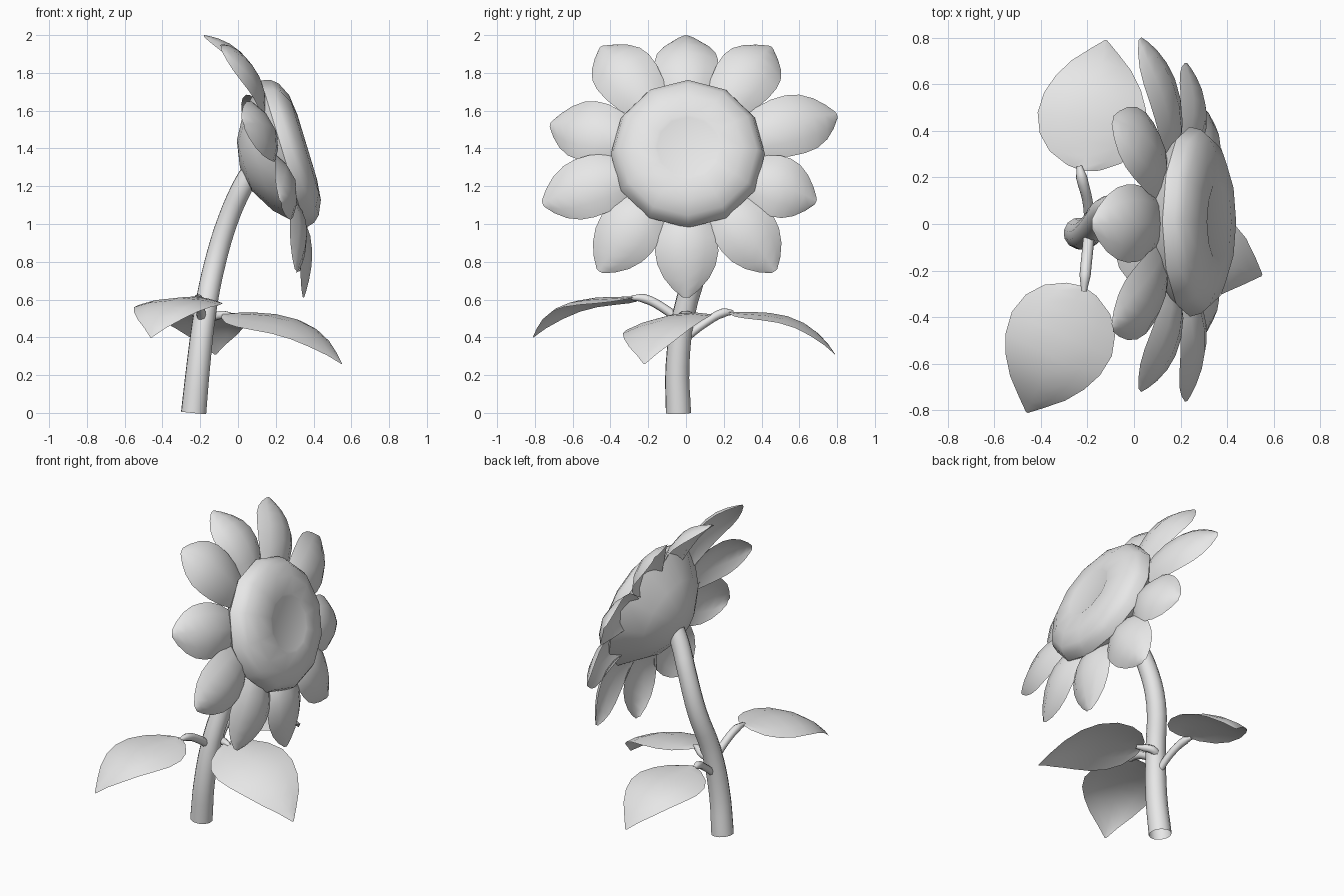
import bpy, bmesh, math
from mathutils import Vector

if "Cube" in bpy.data.objects:
    bpy.data.objects.remove(bpy.data.objects["Cube"])

grey = bpy.data.materials.new("light grey")
grey.diffuse_color = (0.8, 0.8, 0.8, 1)
grey.use_nodes = True
grey.node_tree.nodes["Principled BSDF"].inputs["Base Color"].default_value = grey.diffuse_color


def finish(obj, angle=60):
    obj.data.materials.clear()
    obj.data.materials.append(grey)
    bpy.ops.object.select_all(action='DESELECT')
    obj.select_set(True)
    bpy.context.view_layer.objects.active = obj
    bpy.ops.object.shade_smooth_by_angle(angle=math.radians(angle))


def mesh_object(name, bm, angle=60):
    me = bpy.data.meshes.new(name)
    bm.to_mesh(me)
    bm.free()
    obj = bpy.data.objects.new(name, me)
    bpy.context.collection.objects.link(obj)
    finish(obj, angle)
    return obj


def tube(name, points, res=4):
    """Open round tube along smooth points (x, y, z, radius)."""
    cu = bpy.data.curves.new(name, 'CURVE')
    cu.dimensions = '3D'
    cu.bevel_depth = 1
    cu.bevel_resolution = res
    cu.resolution_u = 4
    sp = cu.splines.new('BEZIER')
    sp.bezier_points.add(len(points) - 1)
    for bp, (x, y, z, r) in zip(sp.bezier_points, points):
        bp.co, bp.radius = (x, y, z), r
        bp.handle_left_type = bp.handle_right_type = 'AUTO'
    obj = bpy.data.objects.new(name, cu)
    bpy.context.collection.objects.link(obj)
    bpy.ops.object.select_all(action='DESELECT')
    obj.select_set(True)
    bpy.context.view_layer.objects.active = obj
    bpy.ops.object.convert(target='MESH')
    finish(bpy.context.object)


def blade(name, path, widths, normal, cup, roll=0.0):
    """Cupped sheet: path(t) is the midrib, widths are (t, half width)."""
    bm = bmesh.new()
    rows = []
    for t, w in widths:
        d = (path(min(t + .02, 1)) - path(max(t - .02, 0))).normalized()
        side = d.cross(normal).normalized()
        up = side.cross(d)
        rows.append([bm.verts.new(path(t) + side * (s * w)
                                  - up * (cup * s * s * w / .2)
                                  + up * (roll * s * w))
                     for s in (-1, -.6, 0, .6, 1)])
    for a, b in zip(rows, rows[1:]):
        for j in range(4):
            bm.faces.new((a[j], a[j + 1], b[j + 1], b[j]))
    return mesh_object(name, bm)


# Tilted frame of the flower head
centre = Vector((0.24, 0.01, 1.37))
axis = Vector((0.957, 0, 0.29)).normalized()
across = Vector((0, 1, 0))
upward = axis.cross(across).normalized()

# Flower head: twelve-sided turned profile (radius, distance along axis)
profile = [(.14, -.215), (.27, -.14), (.408, 0), (.395, .05), (.365, .085),
           (.29, .12), (.18, .132), (.165, .127)]
bm = bmesh.new()
rings = []
for r, h in profile:
    rings.append([bm.verts.new(centre + axis * h
                 + across * (r * math.cos(k * math.pi / 6))
                 + upward * (r * math.sin(k * math.pi / 6)))
                 for k in range(12)])
for a, b in zip(rings, rings[1:]):
    for k in range(12):
        m = (k + 1) % 12
        bm.faces.new((a[k], a[m], b[m], b[k]))
bm.faces.new(rings[-1])
back = bm.verts.new(centre - axis * .24)
for k in range(12):
    bm.faces.new((back, rings[0][(k + 1) % 12], rings[0][k]))
bmesh.ops.recalc_face_normals(bm, faces=bm.faces)
mesh_object("flower_head", bm, 45)

# Petals: arched from the rim to their tips
tips = [(-.18, 0, 2.0), (-.09, .45, 1.94), (.03, .80, 1.58), (.23, .69, 1.12),
        (.32, .47, .75), (.35, 0, .61), (.31, -.46, .75), (.23, -.76, 1.11),
        (.03, -.72, 1.53), (-.09, -.45, 1.94)]
petal_widths = [(0, .10), (.18, .145), (.36, .165), (.54, .168), (.7, .155),
                (.84, .12), (.94, .07), (1, .02)]
for i, tip in enumerate(tips):
    tip = Vector(tip)
    out = tip - centre
    out = (out - axis * out.dot(axis)).normalized()
    base = centre + out * .31 - axis * .015
    bend = (base + tip) / 2 + axis * .135 + out * (.03 + .07 * out.z)

    def petal_path(t, a=base, b=bend, c=tip):
        return a * (1 - t) ** 2 + b * (2 * t * (1 - t)) + c * t * t
    blade("petal_%d" % (i + 1), petal_path, petal_widths, axis, .075)

# Stem
tube("stem", [(-.235, -.04, 0, .068), (-.21, -.045, .25, .064),
              (-.175, -.01, .53, .06), (-.12, .06, .8, .058),
              (-.05, .06, 1.03, .056), (.02, .03, 1.19, .056),
              (.09, .01, 1.32, .05)])

# Leaves: base, tip, droop power, sideways roll
leaf_widths = [(0, .015), (.02, .07), (.1, .155), (.22, .21), (.38, .235),
               (.55, .222), (.7, .185), (.83, .13), (.93, .06), (1, .005)]
leaves = [("left", (-.22, .23, .535), (-.12, .79, .31), 3.8, 0),
          ("right", (-.22, -.27, .615), (-.46, -.81, .40), 4, 0),
          ("front", (-.08, -.02, .525), (.55, -.22, .26), 3.3, -.16)]
for name, base, tip, power, roll in leaves:
    base, tip = Vector(base), Vector(tip)

    def leaf_path(t, a=base, b=tip, p=power):
        v = a.lerp(b, t)
        v.z = a.z + (b.z - a.z) * t ** p
        return v
    blade(name + "_leaf", leaf_path, leaf_widths, Vector((0, 0, 1)), .033, roll)

# Leaf stalks
tube("left_stalk", [(-.19, -.01, .39, .022), (-.2, .1, .475, .022),
                    (-.225, .2, .53, .024), (-.235, .25, .532, .012)], 2)
tube("right_stalk", [(-.19, -.02, .48, .025), (-.2, -.12, .555, .024),
                     (-.21, -.22, .605, .024), (-.215, -.29, .61, .012)], 2)
tube("front_stalk", [(-.2, -.03, .47, .025), (-.14, .02, .505, .025),
                     (-.08, -.01, .52, .022), (-.04, -.03, .52, .012)], 2)
